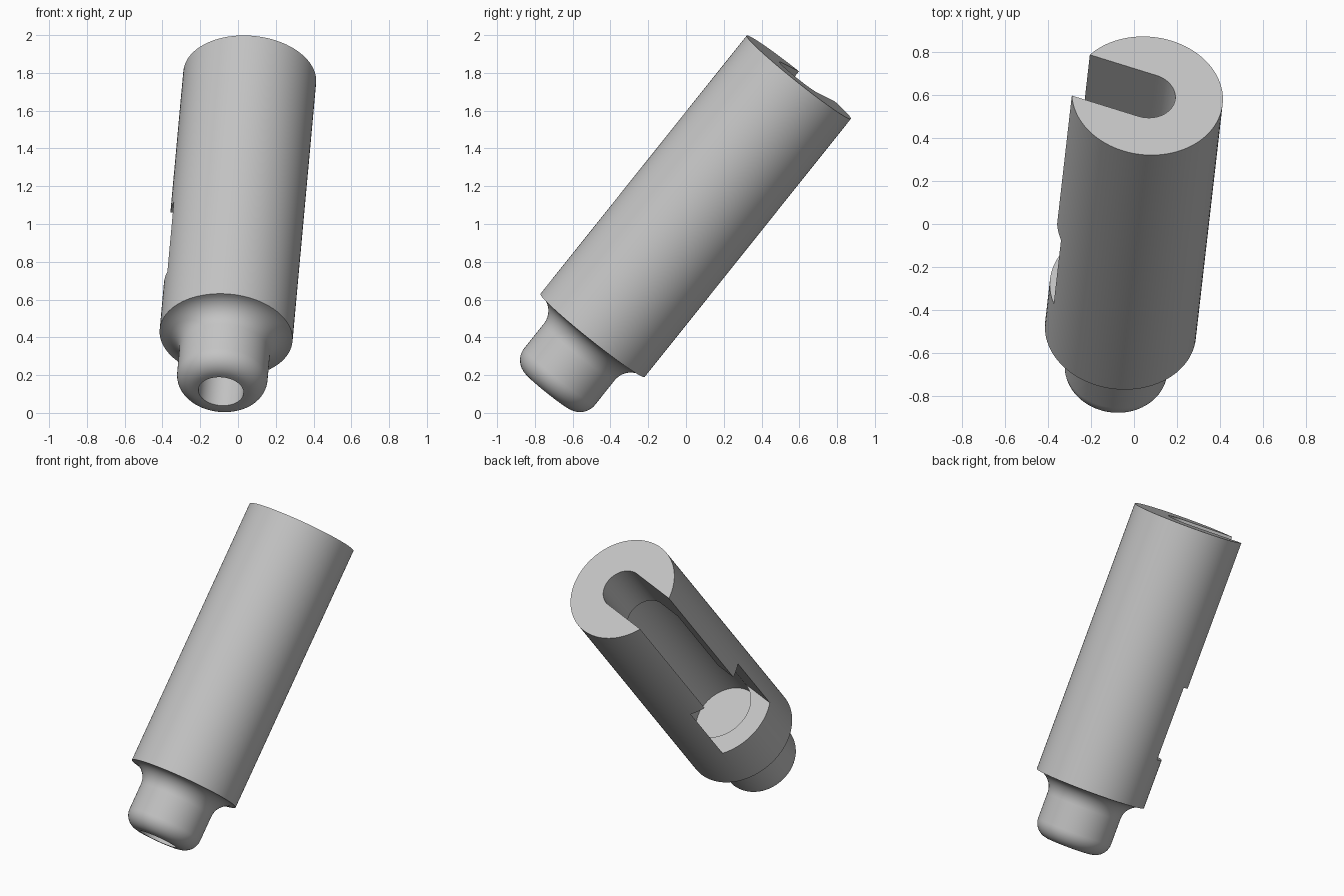
import bpy, bmesh, math
from mathutils import Matrix, Vector

old = bpy.data.objects.get("Cube")
if old:
    bpy.data.objects.remove(old, do_unlink=True)

grey = bpy.data.materials.new("satin_grey")
grey.use_nodes = True
colour = (0.55, 0.55, 0.55, 1)
grey.diffuse_color = colour
grey.node_tree.nodes["Principled BSDF"].inputs["Base Color"].default_value = colour

# Tilted frame: local z runs along the body, local x towards the slot opening
axis = Vector((0.125, 1.092, 1.367)).normalized()
side = Vector((-0.945, 0.293, -0.148))
side = (side - axis * side.dot(axis)).normalized()
across = axis.cross(side)
frame = Matrix((side, across, axis)).transposed().to_4x4()
frame.translation = (-0.063, -0.495, 0.41)

LENGTH, RADIUS = 1.754, 0.353
NOSE, NOSE_R, ROUND = 0.38, 0.24, 0.10
HOLE_R, HOLE_TOP = 0.12, 0.03
SLOT, BORE = 0.131, 0.217


def add_object(name, bm):
    mesh = bpy.data.meshes.new(name)
    bmesh.ops.recalc_face_normals(bm, faces=bm.faces)
    bm.to_mesh(mesh)
    bm.free()
    mesh.materials.append(grey)
    ob = bpy.data.objects.new(name, mesh)
    ob.matrix_world = frame
    bpy.context.collection.objects.link(ob)
    return ob


def arc(cx, cz, r, start, end, steps=10):
    angles = [math.radians(start + (end - start) * i / steps) for i in range(steps + 1)]
    return [(cx + r * math.cos(a), cz + r * math.sin(a)) for a in angles]


def prism(name, outline, low, high):
    bm = bmesh.new()
    face = bm.faces.new([bm.verts.new((x, y, low)) for x, y in outline])
    moved = bmesh.ops.extrude_face_region(bm, geom=[face])["geom"]
    verts = [g for g in moved if isinstance(g, bmesh.types.BMVert)]
    bmesh.ops.translate(bm, verts=verts, vec=(0, 0, high - low))
    ob = add_object(name, bm)
    ob.hide_render = True
    return ob


# Turned body: blind hole, rounded nose, concave shoulder, barrel
shoulder = RADIUS - NOSE_R
profile = [(0, HOLE_TOP), (HOLE_R, HOLE_TOP), (HOLE_R, -NOSE)]
profile += arc(NOSE_R - ROUND, ROUND - NOSE, ROUND, -90, 0)
profile += arc(RADIUS, -shoulder, shoulder, 180, 90)
profile += [(RADIUS, LENGTH), (0, LENGTH)]
bm = bmesh.new()
points = [bm.verts.new((r, 0, z)) for r, z in profile]
edges = [bm.edges.new(pair) for pair in zip(points, points[1:])]
bmesh.ops.spin(bm, geom=points + edges, axis=(0, 0, 1), cent=(0, 0, 0),
               angle=math.tau, steps=96, use_duplicate=False)
bmesh.ops.remove_doubles(bm, verts=bm.verts, dist=1e-5)
body = add_object("slotted_body", bm)

# Cutters: keyhole slot, wider inner bore, side window
keyhole = arc(0, 0, SLOT, 90, 270, 32) + [(0.6, -SLOT), (0.6, SLOT)]
window = [(0.02, -0.215), (0.6, -0.215), (0.6, 0.215), (0.02, 0.215)]
cutters = [
    prism("slot_cutter", keyhole, 0.6, LENGTH + 0.2),
    prism("bore_cutter", arc(0, 0, BORE, 2, 362, 72)[:-1], 0.184, LENGTH - 0.36),
    prism("window_cutter", window, 0.319, 0.794),
]
bpy.context.view_layer.objects.active = body
for cutter in cutters:
    cut = body.modifiers.new("cut", "BOOLEAN")
    cut.operation = "DIFFERENCE"
    cut.solver = "EXACT"
    cut.object = cutter
    bpy.ops.object.modifier_apply(modifier=cut.name)
    bpy.data.objects.remove(cutter, do_unlink=True)

# Smooth curved walls, crisp rims
bpy.ops.object.select_all(action="DESELECT")
body.select_set(True)
bpy.ops.object.shade_smooth_by_angle(angle=math.radians(30))
